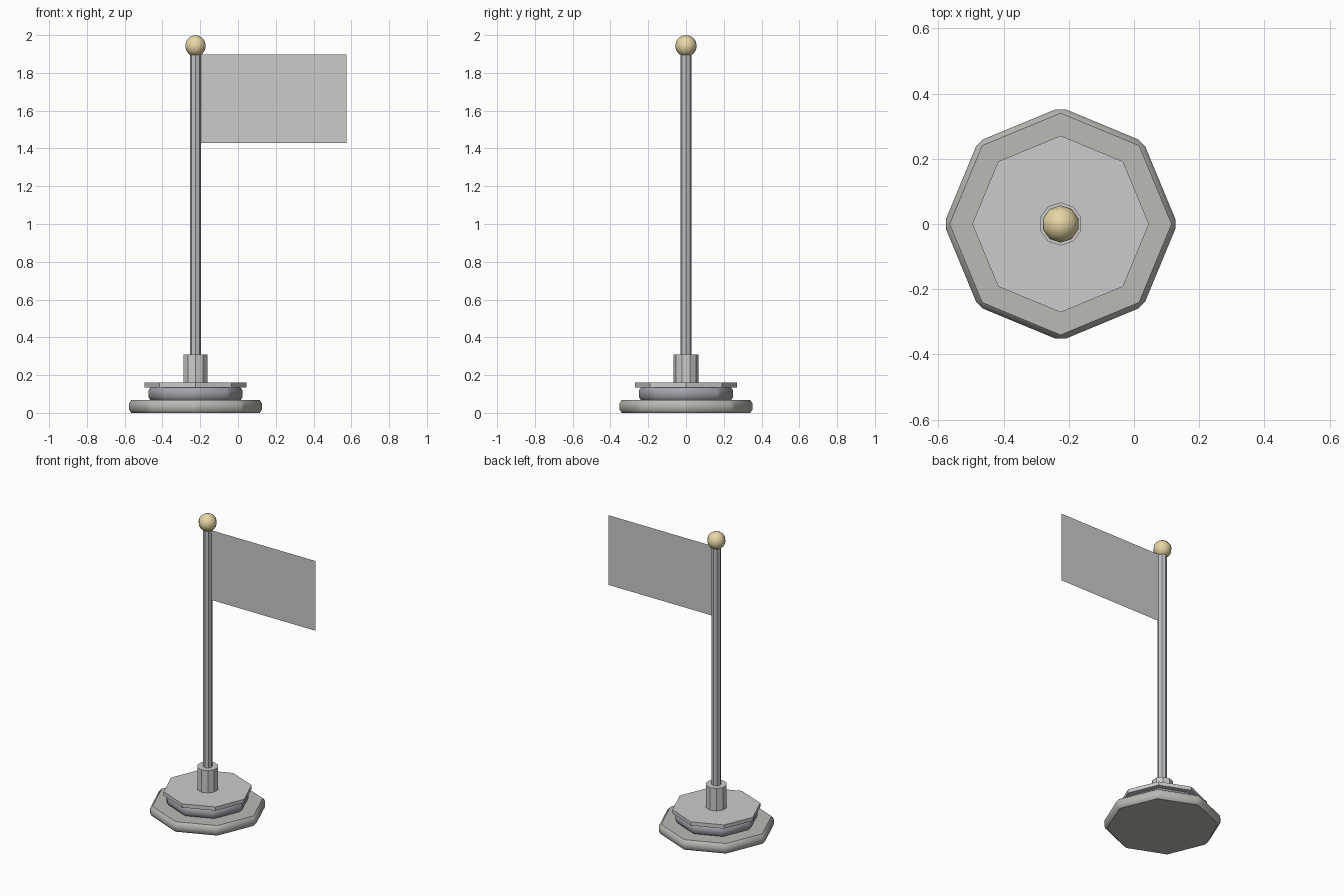
import bpy, bmesh
from mathutils import Matrix, Vector
from math import pi

if "Cube" in bpy.data.objects:
    bpy.data.objects.remove(bpy.data.objects["Cube"])

CX = -0.225  # x position of the pole axis


def material(name, rgb):
    m = bpy.data.materials.new(name)
    m.diffuse_color = (*rgb, 1)
    m.use_nodes = True
    m.node_tree.nodes["Principled BSDF"].inputs["Base Color"].default_value = m.diffuse_color
    return m


def finish(name, bm, mat=None):
    bmesh.ops.recalc_face_normals(bm, faces=bm.faces[:])
    me = bpy.data.meshes.new(name)
    bm.to_mesh(me)
    bm.free()
    ob = bpy.data.objects.new(name, me)
    bpy.context.collection.objects.link(ob)
    if mat:
        me.materials.append(mat)
    return ob


def prism(name, sides, radius, z0, z1, mat=None, bevel=0.0):
    bm = bmesh.new()
    # quarter turn guarantees a corner on the y axis
    bmesh.ops.create_cone(bm, cap_ends=True, segments=sides, radius1=radius,
                          radius2=radius, depth=z1 - z0)
    first = max(bm.verts, key=lambda v: v.co.y).co
    turn = pi / 2 - Vector((1, 0)).angle_signed(first.xy) * -1
    bmesh.ops.rotate(bm, verts=bm.verts, matrix=Matrix.Rotation(turn, 3, 'Z'))
    bmesh.ops.translate(bm, verts=bm.verts, vec=(CX, 0, (z0 + z1) / 2))
    if bevel:
        bmesh.ops.bevel(bm, geom=bm.edges[:], offset=bevel, segments=1,
                        affect='EDGES', profile=0.5)
        bm.normal_update()
        for f in bm.faces:
            f.smooth = abs(f.normal.z) < 0.99
    return finish(name, bm, mat)


stone = material("warm_stone", (0.50, 0.49, 0.45))
dark_metal = material("dark_metal", (0.36, 0.37, 0.41))
steel = material("steel", (0.52, 0.54, 0.57))
gold = material("gold", (0.80, 0.68, 0.38))

# Stepped octagonal foot
prism("base_slab", 8, 0.358, 0.0, 0.067, stone, 0.0165)
prism("base_middle", 8, 0.256, 0.067, 0.135, dark_metal, 0.0165)
prism("base_top_plate", 8, 0.271, 0.135, 0.16)

# Collar and pole
prism("pole_collar", 10, 0.066, 0.16, 0.31)
prism("pole", 8, 0.029, 0.16, 1.90, steel)

# Round knob on top
bm = bmesh.new()
bmesh.ops.create_uvsphere(bm, u_segments=10, v_segments=8, radius=0.057)
first = max(bm.verts, key=lambda v: v.co.y)
if abs(first.co.x) > 1e-4:
    bmesh.ops.rotate(bm, verts=bm.verts, matrix=Matrix.Rotation(pi / 10, 3, 'Z'))
bmesh.ops.translate(bm, verts=bm.verts, vec=(CX, 0, 1.943))
for f in bm.faces:
    f.smooth = True
finish("knob", bm, gold)

# Flat flag sheet
bm = bmesh.new()
bm.faces.new([bm.verts.new((x, 0, z)) for x, z in
              ((-0.2, 1.43), (0.575, 1.43), (0.575, 1.897), (-0.2, 1.897))])
finish("flag", bm)
